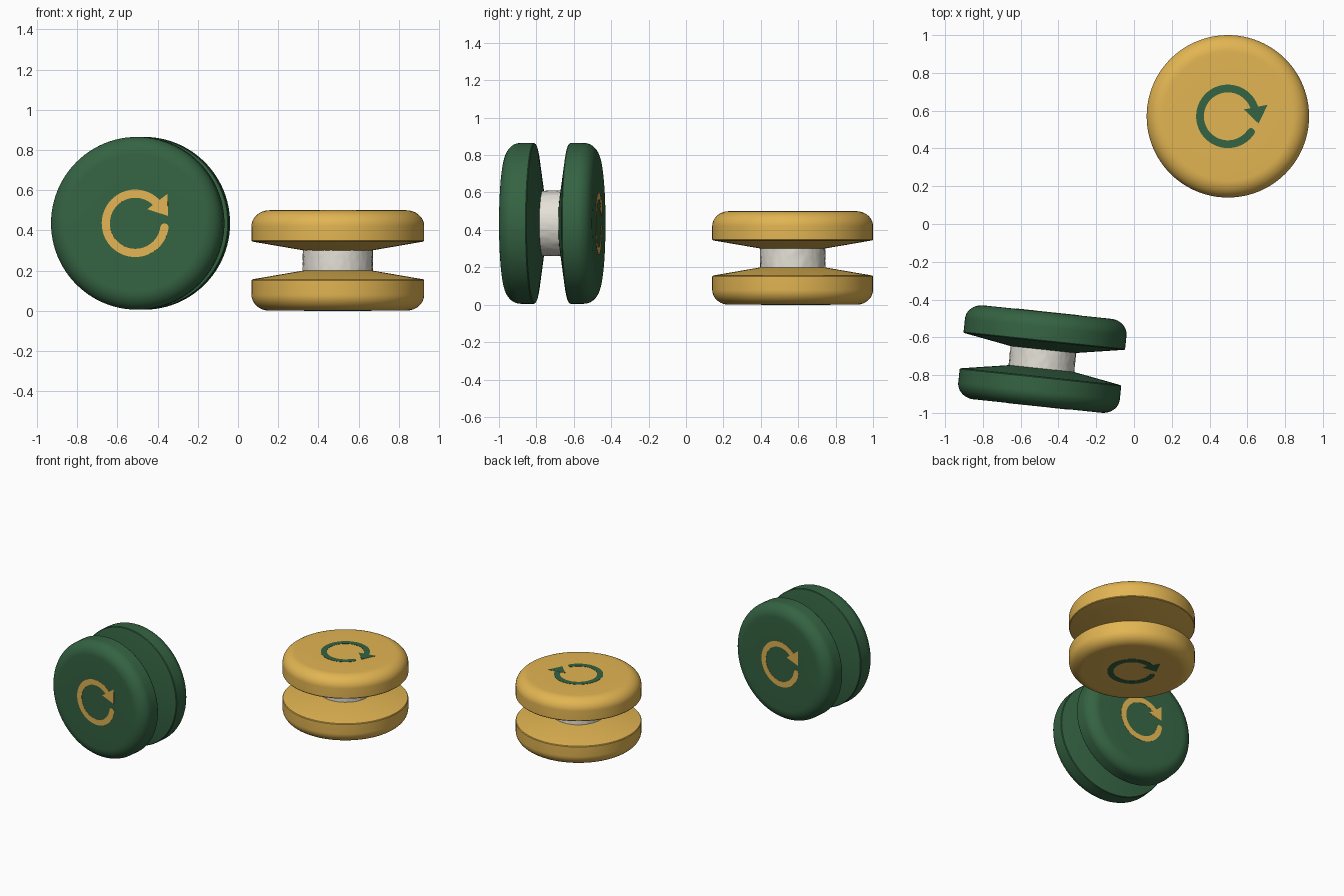
import bpy, bmesh, math, random
from mathutils import Matrix, Vector

if "Cube" in bpy.data.objects:
    bpy.data.objects.remove(bpy.data.objects["Cube"])

random.seed(4)
SEG = 96
R = 0.43


def material(name, rgb):
    m = bpy.data.materials.new(name)
    m.diffuse_color = (*rgb, 1)
    m.use_nodes = True
    m.node_tree.nodes["Principled BSDF"].inputs["Base Color"].default_value = m.diffuse_color
    return m


gold = material("gold", (0.76, 0.46, 0.085))
green = material("green", (0.035, 0.125, 0.055))
cotton = material("cotton", (0.78, 0.75, 0.68))


def finish(name, bm, mat, matrix, angle=30):
    bmesh.ops.recalc_face_normals(bm, faces=bm.faces)
    mesh = bpy.data.meshes.new(name)
    bm.to_mesh(mesh)
    bm.free()
    mesh.materials.append(mat)
    ob = bpy.data.objects.new(name, mesh)
    bpy.context.collection.objects.link(ob)
    ob.matrix_world = matrix
    bpy.ops.object.select_all(action='DESELECT')
    ob.select_set(True)
    bpy.context.view_layer.objects.active = ob
    bpy.ops.object.shade_smooth_by_angle(angle=math.radians(angle))
    return ob


def lathe(profile):
    """Spin an (r, z) profile about z."""
    bm = bmesh.new()
    vs = [bm.verts.new((r, 0, z)) for r, z in profile]
    es = [bm.edges.new(p) for p in zip(vs, vs[1:])]
    bmesh.ops.spin(bm, geom=vs + es, cent=(0, 0, 0), axis=(0, 0, 1),
                   angle=math.tau, steps=SEG, use_merge=True)
    bmesh.ops.remove_doubles(bm, verts=bm.verts, dist=1e-5)
    return bm


def disc_half(name, mat, matrix):
    # Flat outer face, rounded shoulder, straight rim, sloping inner wall
    shoulder = [(R - 0.09 + 0.09 * math.sin(a), 0.17 + 0.08 * math.cos(a))
                for a in (math.pi / 2 * i / 12 for i in range(13))]
    profile = [(0, 0.25), (0.2, 0.25)] + shoulder + [
        (R, 0.099), (R - 0.004, 0.094), (0.17, 0.05), (0, 0.05)]
    finish(name, lathe(profile), mat, matrix)


def string_coil(name, matrix):
    # Wound string: a short drum with a slightly uneven surface
    bm = lathe([(0, -0.052)] + [(0.174, -0.052 + 0.104 * i / 6) for i in range(7)]
               + [(0, 0.052)])
    for v in bm.verts:
        if v.co.xy.length > 0.1:
            v.co.xy *= 1 + random.uniform(-0.008, 0.012)
    finish(name, bm, cotton, matrix, 40)


def spin_arrow(name, mat, matrix):
    # Circular arrow inlay: open ring with a round tail and a triangular head
    bm = bmesh.new()
    r0, r1, start, end = 0.127, 0.168, math.radians(26), math.radians(352)
    mid, half = (r0 + r1) / 2, (r1 - r0) / 2
    steps = [start + (end - start) * i / 60 for i in range(61)]
    rows = [[bm.verts.new((r * math.cos(a), r * math.sin(a), 0.2515))
             for r in (r0, r1)] for a in steps]
    for a, b in zip(rows, rows[1:]):
        bm.faces.new((a[0], a[1], b[1], b[0]))
    radial = Vector((math.cos(end), math.sin(end), 0))
    along = Vector((-math.sin(end), math.cos(end), 0))
    cap = [bm.verts.new(radial * (mid + half * math.cos(t)) + along * half * math.sin(t)
                        + Vector((0, 0, 0.2515)))
           for t in (math.pi * i / 8 for i in range(1, 8))]
    bm.faces.new([rows[-1][1]] + cap + [rows[-1][0]])
    bm.faces.new([bm.verts.new((x, y, 0.252)) for x, y in
                  ((0.06, 0.07), (0.163, 0.037), (0.162, 0.147))])
    bmesh.ops.recalc_face_normals(bm, faces=bm.faces)
    ex = bmesh.ops.extrude_face_region(bm, geom=list(bm.faces), use_keep_orig=True)
    bmesh.ops.translate(bm, vec=(0, 0, -0.003),
                        verts=[g for g in ex["geom"] if isinstance(g, bmesh.types.BMVert)])
    finish(name, bm, mat, matrix)


def spool_toy(label, body, accent, matrix):
    flip = Matrix.Rotation(math.pi, 4, 'Y')
    for side, m in (("a", matrix), ("b", matrix @ flip)):
        disc_half(f"{label}_disc_{side}", body, m)
        spin_arrow(f"{label}_arrow_{side}", accent, m)
    string_coil(f"{label}_string", matrix)


# Gold one lies flat, green one stands on its rim
spool_toy("gold", gold, green, Matrix.Translation((0.497, 0.57, 0.25))
          @ Matrix.Rotation(math.radians(-26), 4, 'Z'))
spool_toy("green", green, gold, Matrix.Translation((-0.485, -0.715, 0.435))
          @ Matrix.Rotation(math.radians(-6), 4, 'Z')
          @ Matrix.Rotation(math.pi / 2, 4, 'X'))
